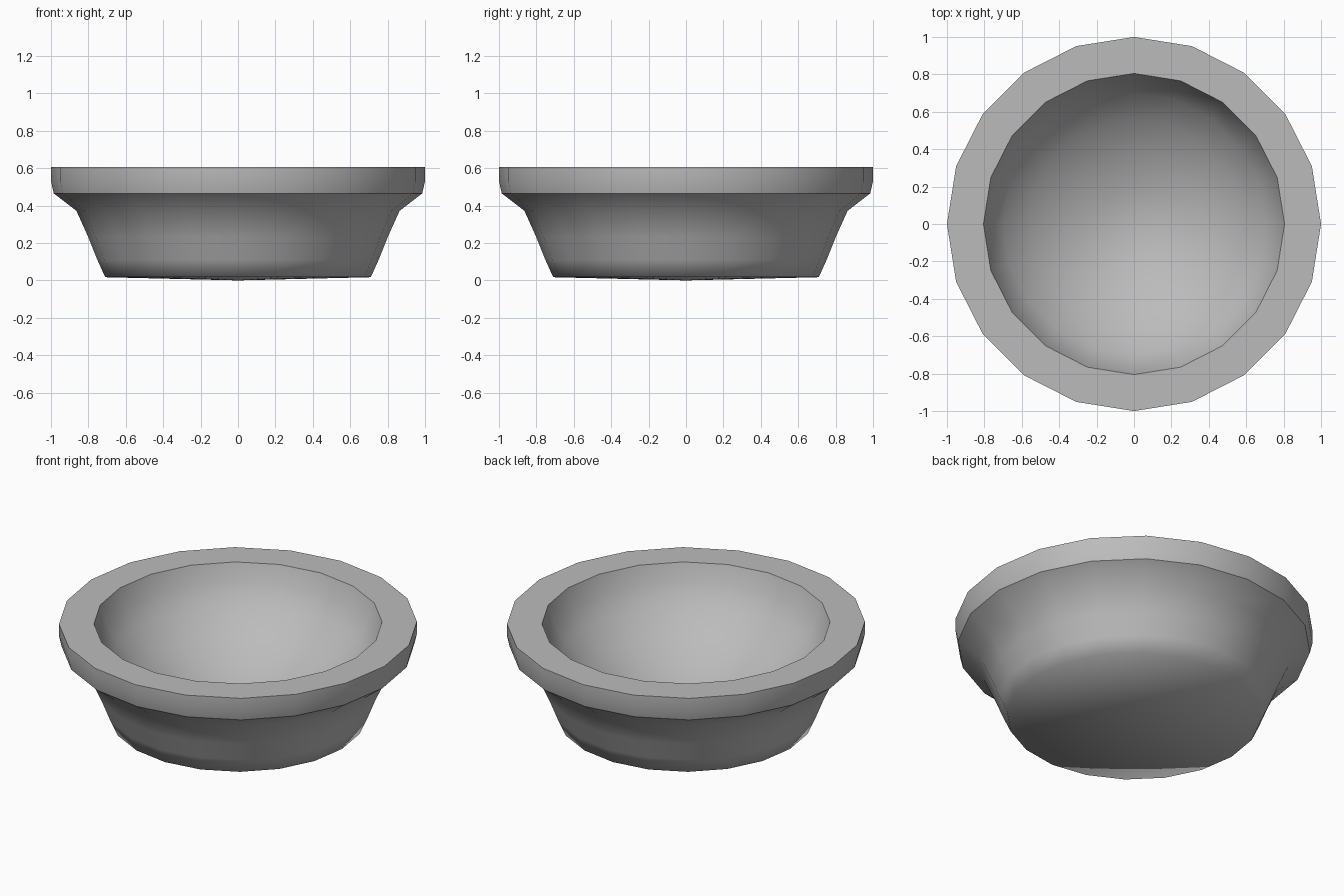
import bpy, bmesh, math

if "Cube" in bpy.data.objects:
    bpy.data.objects.remove(bpy.data.objects["Cube"])

SIDES = 20
# Profile from the underside centre, up the outside, over the rim, into the hollow: radius, height, sharp ring
PROFILE = [
    (0.71, 0.017, False), (0.752, 0.11, False),
    (0.80, 0.23, False), (0.864, 0.372, False),
    (0.985, 0.465, True), (1.0, 0.53, False), (1.0, 0.605, True),
    (0.805, 0.605, True), (0.77, 0.50, False), (0.70, 0.395, False),
    (0.56, 0.27, False), (0.38, 0.165, False), (0.19, 0.10, False),
]

bm = bmesh.new()


def ring(r, z):
    return [bm.verts.new((r * math.cos(2 * math.pi * i / SIDES),
                          r * math.sin(2 * math.pi * i / SIDES), z)) for i in range(SIDES)]


# Walls
rings = [ring(r, z) for r, z, _ in PROFILE]
under = bm.verts.new((0, 0, 0))
floor = bm.verts.new((0, 0, 0.07))
for i in range(SIDES):
    j = (i + 1) % SIDES
    for a, b in zip(rings, rings[1:]):
        bm.faces.new((a[i], a[j], b[j], b[i]))
    # Underside and hollow floor
    bm.faces.new((under, rings[0][j], rings[0][i]))
    bm.faces.new((floor, rings[-1][i], rings[-1][j]))
for f in bm.faces:
    f.smooth = True

# Crisp rim edges
for vs, (_, _, sharp) in zip(rings, PROFILE):
    if sharp:
        for i in range(SIDES):
            bm.edges.get((vs[i], vs[(i + 1) % SIDES])).smooth = False
bmesh.ops.recalc_face_normals(bm, faces=bm.faces)

mesh = bpy.data.meshes.new("bowl")
bm.to_mesh(mesh)
bm.free()
# Mid grey glaze
mat = bpy.data.materials.new("grey_glaze")
mat.diffuse_color = (0.5, 0.5, 0.5, 1)
mat.use_nodes = True
mat.node_tree.nodes["Principled BSDF"].inputs["Base Color"].default_value = mat.diffuse_color
mesh.materials.append(mat)
bpy.context.collection.objects.link(bpy.data.objects.new("bowl", mesh))
